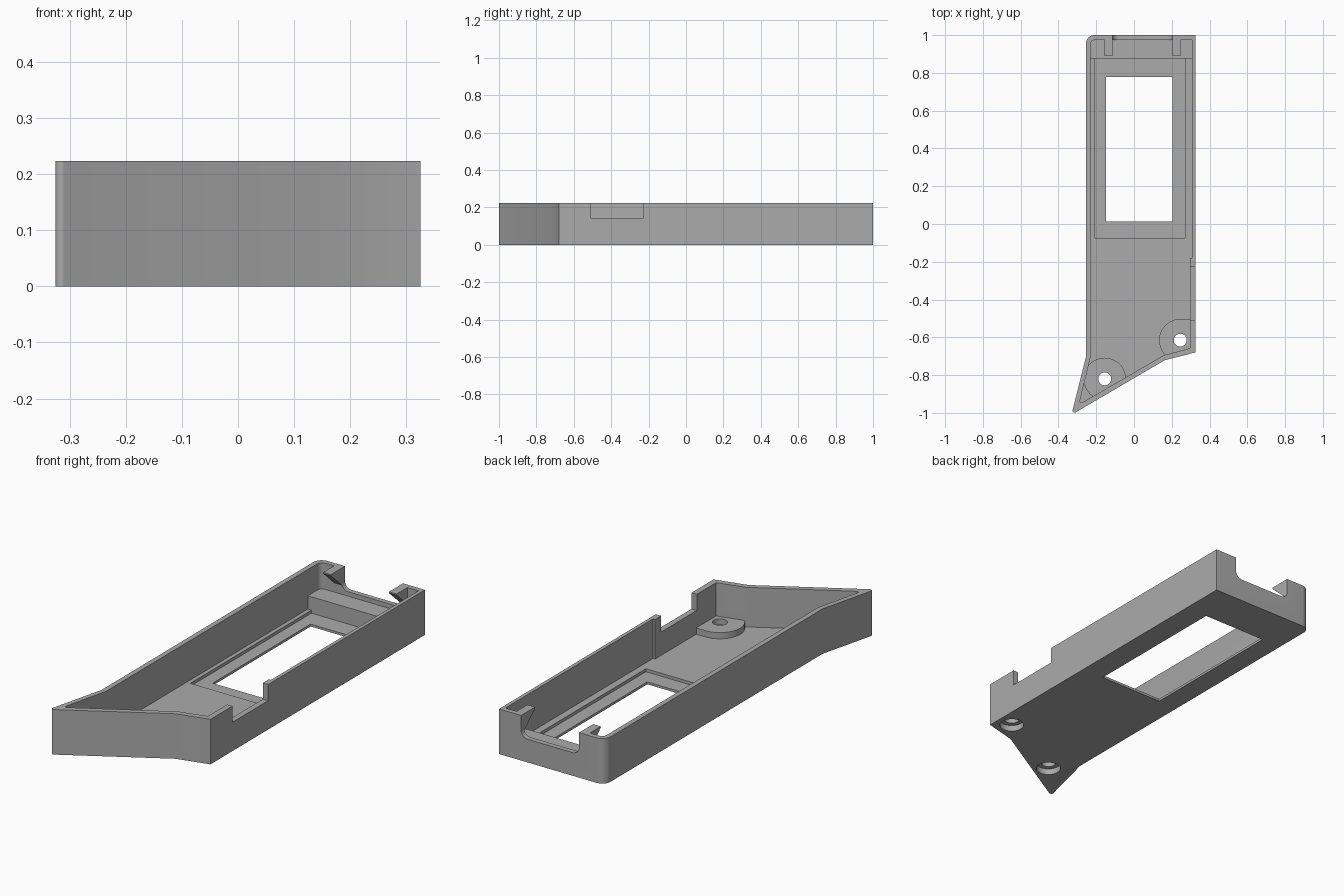
import bpy, bmesh, math
from mathutils import Vector

cube = bpy.data.objects.get("Cube")
if cube:
    bpy.data.objects.remove(cube, do_unlink=True)

HEIGHT = 0.223
FLOOR = 0.027
ABOVE = 0.4

grey = bpy.data.materials.new("plain grey")
grey.use_nodes = True
colour = (0.41, 0.41, 0.41, 1)
grey.diffuse_color = colour
grey.node_tree.nodes["Principled BSDF"].inputs["Base Color"].default_value = colour


def fillet(corners, steps=8):
    """Closed outline; a third value on a corner is its fillet length."""
    out = []
    for i, c in enumerate(corners):
        p = Vector(c[:2])
        if len(c) < 3:
            out.append(p)
            continue
        before = (Vector(corners[i - 1][:2]) - p).normalized()
        after = (Vector(corners[(i + 1) % len(corners)][:2]) - p).normalized()
        w = math.sin(before.angle(after) / 2)
        a, b = p + before * c[2], p + after * c[2]
        for k in range(steps + 1):
            u = k / steps
            wa, wp, wb = (1 - u) ** 2, 2 * u * (1 - u) * w, u * u
            out.append((a * wa + p * wp + b * wb) / (wa + wp + wb))
    return out


def prism(name, corners, lo, hi, axis="z"):
    """Extrude an outline from lo to hi along an axis."""
    place = {"x": lambda p, h: (h, p[0], p[1]),
             "y": lambda p, h: (p[0], h, p[1]),
             "z": lambda p, h: (p[0], p[1], h)}[axis]
    bm = bmesh.new()
    pts = fillet(corners)
    bottom = [bm.verts.new(place(p, lo)) for p in pts]
    top = [bm.verts.new(place(p, hi)) for p in pts]
    bm.faces.new(bottom)
    bm.faces.new(top)
    for i in range(len(pts)):
        bm.faces.new((bottom[i - 1], bottom[i], top[i], top[i - 1]))
    bmesh.ops.recalc_face_normals(bm, faces=bm.faces)
    mesh = bpy.data.meshes.new(name)
    bm.to_mesh(mesh)
    bm.free()
    obj = bpy.data.objects.new(name, mesh)
    bpy.context.collection.objects.link(obj)
    return obj


def block(name, x0, x1, y0, y1, z0, z1):
    return prism(name, [(x0, y0), (x1, y0), (x1, y1), (x0, y1)], z0, z1)


def disc(name, centre, r, z0, z1, sides=48):
    ring = [(centre[0] + r * math.cos(math.tau * k / sides),
             centre[1] + r * math.sin(math.tau * k / sides)) for k in range(sides)]
    return prism(name, ring, z0, z1)


def cut(target, cutters):
    """Subtract each cutter, bake the result and drop the cutters."""
    for c in cutters:
        c.hide_render = True
        mod = target.modifiers.new("cut", "BOOLEAN")
        mod.operation = "DIFFERENCE"
        mod.solver = "EXACT"
        mod.object = c
    graph = bpy.context.evaluated_depsgraph_get()
    baked = bpy.data.meshes.new_from_object(target.evaluated_get(graph))
    target.modifiers.clear()
    target.data = baked
    for c in cutters:
        bpy.data.objects.remove(c, do_unlink=True)


# Outer shell
case = prism("case_shell", [
    (-0.331, -1.01, 0.025), (0.163, -0.721), (0.325, -0.68),
    (0.325, 1), (-0.255, 1, 0.045), (-0.255, -0.705)], 0, HEIGHT)

# Inside space, with a thicker right wall towards the front
cavity = prism("cavity", [
    (-0.291, -0.955, 0.02), (0.157, -0.695), (0.296, -0.658), (0.296, -0.18),
    (0.307, -0.18), (0.307, 0.975), (-0.23, 0.975, 0.025), (-0.23, -0.705)],
    FLOOR, ABOVE)

# Solid features left standing inside: shelf, screw bosses, snap wedges
screws = [(-0.155, -0.82), (0.245, -0.615)]
BOSS = 0.058
keep = [block("shelf", -0.5, 0.5, 0.875, 1.1, -0.1, 0.093)]
keep += [disc("boss", c, 0.112, -0.1, BOSS) for c in screws]
keep.append(block("boss_side", 0.245, 0.4, -0.75, -0.503, -0.1, BOSS))
for x in (-0.156, 0.204):
    keep.append(prism("snap_wedge", [
        (0.89, HEIGHT), (0.89, 0.217), (0.99, 0.125), (0.99, HEIGHT)],
        x, x + 0.042, "x"))
cut(cavity, keep)

# Openings: screen recess and window, side notch, rounded back notch, screw holes
openings = [
    cavity,
    block("recess", -0.21, 0.271, -0.073, 0.875, 0.012, 0.05),
    block("window", -0.147, 0.204, 0.012, 0.778, -0.1, 0.1),
    block("side_notch", 0.28, 0.4, -0.507, -0.228, 0.143, ABOVE),
    prism("back_notch", [(-0.114, 0.115, 0.035), (0.204, 0.115, 0.035),
                         (0.204, ABOVE), (-0.114, ABOVE)], 0.96, 1.1, "y"),
]
for c in screws:
    openings.append(disc("screw_hole", c, 0.034, -0.1, 0.1))
    openings.append(disc("screw_head", c, 0.057, -0.1, 0.03))
cut(case, openings)

case.data.materials.clear()
case.data.materials.append(grey)
for poly in case.data.polygons:
    poly.material_index = 0

bpy.ops.object.select_all(action="DESELECT")
case.select_set(True)
bpy.context.view_layer.objects.active = case
bpy.ops.object.shade_smooth_by_angle(angle=math.radians(25))
